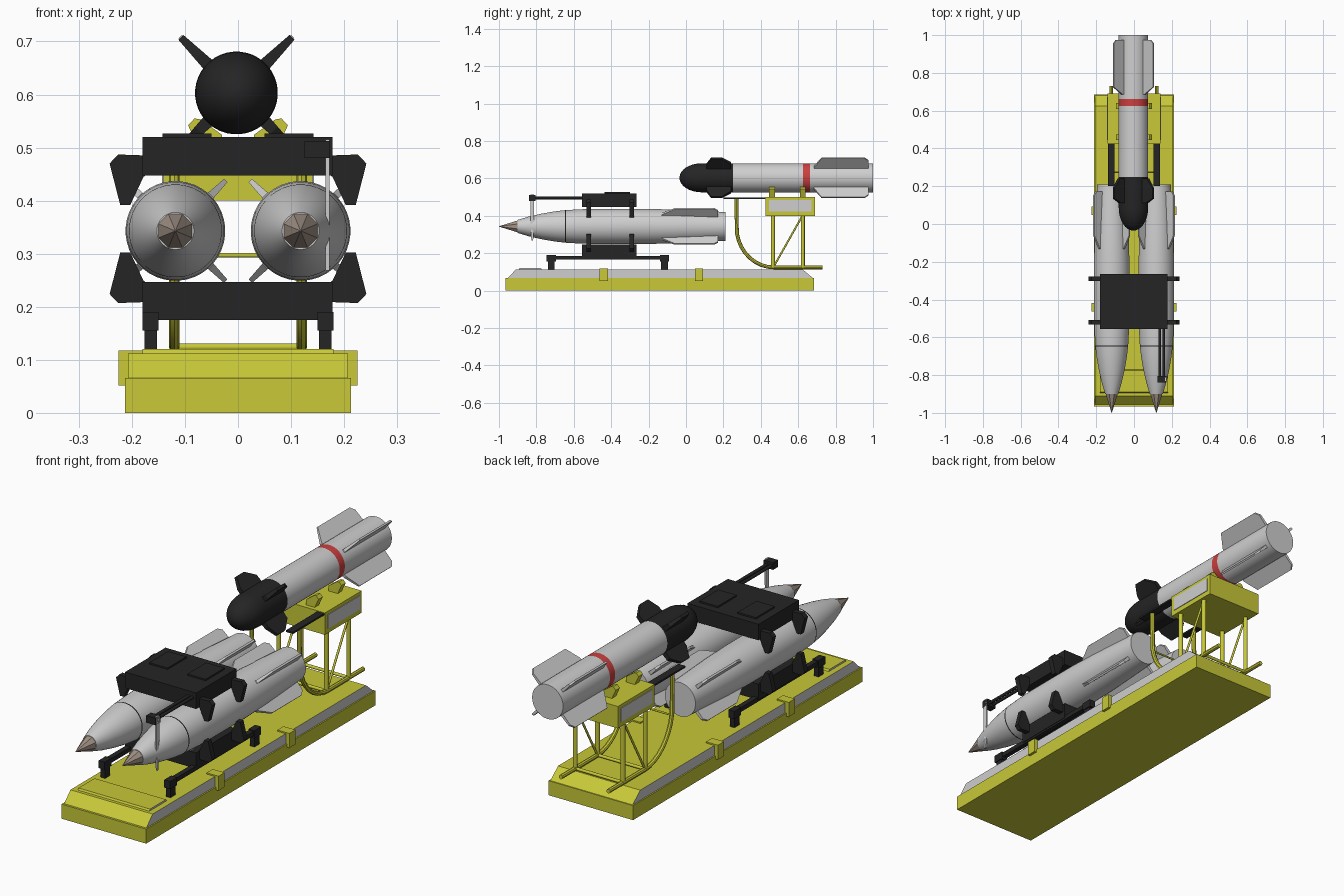
import bpy, bmesh, math
from mathutils import Matrix, Vector

old = bpy.data.objects.get("Cube")
if old:
    bpy.data.objects.remove(old, do_unlink=True)


def material(name, r, g, b):
    m = bpy.data.materials.new(name)
    m.use_nodes = True
    m.diffuse_color = (r, g, b, 1)
    m.node_tree.nodes["Principled BSDF"].inputs["Base Color"].default_value = (r, g, b, 1)
    return m


YELLOW = material("stand yellow", 0.58, 0.58, 0.04)
GREY = material("light grey", 0.62, 0.62, 0.62)
BLACK = material("matte black", 0.018, 0.018, 0.018)
RED = material("band red", 0.6, 0.05, 0.05)
BEIGE = material("tip beige", 0.36, 0.29, 0.24)


def finish(name, bm, mats, smooth=False):
    bmesh.ops.recalc_face_normals(bm, faces=bm.faces)
    mesh = bpy.data.meshes.new(name)
    bm.to_mesh(mesh)
    bm.free()
    for m in mats:
        mesh.materials.append(m)
    ob = bpy.data.objects.new(name, mesh)
    bpy.context.collection.objects.link(ob)
    if smooth:
        bpy.ops.object.select_all(action='DESELECT')
        ob.select_set(True)
        bpy.context.view_layer.objects.active = ob
        bpy.ops.object.shade_smooth_by_angle(angle=math.radians(35))
    return ob


def prism(name, points, lo, hi, mats, place, side_mat=0):
    """Extrude a 2D outline from lo to hi; place maps (u, v, w) to a position."""
    bm = bmesh.new()
    ends = [[bm.verts.new(place(u, v, w)) for u, v in points] for w in (lo, hi)]
    for e in ends:
        bm.faces.new(e).material_index = side_mat
    n = len(points)
    for i in range(n):
        j = (i + 1) % n
        bm.faces.new((ends[0][i], ends[0][j], ends[1][j], ends[1][i]))
    return finish(name, bm, mats)


def along_x(u, v, w):
    return (w, u, v)


def along_y(u, v, w):
    return (u, w, v)


def box(name, x, y, z, mat):
    outline = [(y[0], z[0]), (y[1], z[0]), (y[1], z[1]), (y[0], z[1])]
    return prism(name, outline, x[0], x[1], [mat], along_x)


def lathe(name, profile, centre, mats, segments=40):
    """Rings of (y, radius, material of the section behind it) about the y axis."""
    bm = bmesh.new()
    rings = []
    for y, r, _ in profile:
        ring = []
        for k in range(segments):
            a = math.tau * (k + 0.5) / segments
            ring.append(bm.verts.new((centre[0] + r * math.cos(a), y, centre[1] + r * math.sin(a))))
        rings.append(ring)
    for i in range(len(rings) - 1):
        for k in range(segments):
            j = (k + 1) % segments
            f = bm.faces.new((rings[i][k], rings[i][j], rings[i + 1][j], rings[i + 1][k]))
            f.material_index = profile[i][2]
    bm.faces.new(rings[0]).material_index = profile[0][2]
    bm.faces.new(rings[-1]).material_index = profile[-1][2]
    return finish(name, bm, mats, True)


def fins(name, outline, centre, mat, thick, taper=0.5):
    """Four blades in an X about a body axis, thinner at the tip."""
    root = min(r for _, r in outline)
    tip = max(r for _, r in outline)
    for q in range(4):
        a = math.radians(45 + 90 * q)

        def place(y, r, w):
            w *= 1 - (1 - taper) * (r - root) / (tip - root)
            return (centre[0] + r * math.cos(a) - w * math.sin(a), y,
                    centre[1] + r * math.sin(a) + w * math.cos(a))
        prism(f"{name}_{q + 1}", outline, -thick / 2, thick / 2, [mat], place)


def tube(name, a, b, r, mat, segments=12):
    a, b = Vector(a), Vector(b)
    d = b - a
    bm = bmesh.new()
    m = Matrix.Translation((a + b) / 2) @ d.to_track_quat('Z', 'Y').to_matrix().to_4x4()
    bmesh.ops.create_cone(bm, cap_ends=True, segments=segments, radius1=r, radius2=r,
                          depth=d.length, matrix=m)
    return finish(name, bm, [mat], True)


def bent_tube(name, path, r, mat):
    cu = bpy.data.curves.new(name + "_path", 'CURVE')
    cu.dimensions = '3D'
    cu.bevel_depth, cu.bevel_resolution, cu.use_fill_caps = r, 2, True
    s = cu.splines.new('POLY')
    s.points.add(len(path) - 1)
    for p, co in zip(s.points, path):
        p.co = (*co, 1)
    tmp = bpy.data.objects.new(name + "_path", cu)
    bpy.context.collection.objects.link(tmp)
    bpy.context.view_layer.update()
    bm = bmesh.new()
    bm.from_mesh(tmp.evaluated_get(bpy.context.evaluated_depsgraph_get()).to_mesh())
    bpy.data.objects.remove(tmp, do_unlink=True)
    return finish(name, bm, [mat], True)


# Base: slab, sloped deck with grey sides, raised front plate
box("base_slab", (-0.213, 0.213), (-0.965, 0.685), (0, 0.066), YELLOW)
prism("base_deck", [(-0.955, 0.066), (0.68, 0.066), (0.625, 0.112), (-0.91, 0.112)],
      -0.207, 0.207, [YELLOW, GREY], along_x, 1)
prism("front_plate", [(-0.895, 0.112), (-0.77, 0.112), (-0.775, 0.12), (-0.89, 0.12)],
      -0.18, 0.18, [YELLOW, GREY], along_x, 1)

for side, s in (("left", 1), ("right", -1)):
    def mx(a, b):
        return (min(s * a, s * b), max(s * a, s * b))

    # Clips over the deck edge
    for i, y in enumerate((-0.44, 0.07)):
        clip = [(s * u, v) for u, v in ((0.165, 0.112), (0.207, 0.112), (0.207, 0.052),
                                        (0.225, 0.052), (0.225, 0.118), (0.165, 0.118))]
        prism(f"{side}_deck_clip_{i + 1}", clip, y - 0.022, y + 0.022, [YELLOW], along_y)

    # Lower store: faceted tip, smooth body, X fins
    c = (s * 0.118, 0.343)
    lathe(f"{side}_store_tip", [(-1.0, 0.001, 0), (-0.895, 0.036, 0)], c, [BEIGE], 8)
    lathe(f"{side}_store_body",
          [(-0.9, 0.035, 0), (-0.84, 0.053, 0), (-0.77, 0.069, 0), (-0.7, 0.081, 0),
           (-0.648, 0.087, 1), (-0.642, 0.0875, 0), (-0.56, 0.092, 0), (-0.48, 0.094, 0),
           (-0.2, 0.094, 0), (-0.05, 0.09, 0), (0.21, 0.077, 0)], c, [GREY, BLACK])
    fins(f"{side}_store_fin", [(-0.14, 0.07), (-0.13, 0.095), (-0.06, 0.134), (0.15, 0.134),
                               (0.172, 0.118), (0.172, 0.07)], c, GREY, 0.018)

    # Claws of both cradles
    for i, y in enumerate((-0.52, -0.29)):
        claw = ((0.17, 0.485), (0.226, 0.487), (0.242, 0.47), (0.222, 0.392),
                (0.203, 0.392), (0.178, 0.445), (0.17, 0.45))
        for level, flip in (("upper", False), ("lower", True)):
            pts = [(s * u, 0.694 - v if flip else v) for u, v in claw]
            prism(f"{side}_{level}_claw_{i + 1}", pts, y - 0.012, y + 0.012, [BLACK], along_y)

    # Cradle pads, floor rails and feet
    box(f"{side}_cradle_pad", mx(0.05, 0.142), (-0.435, -0.3), (0.52, 0.527), BLACK)
    box(f"{side}_cradle_rail", mx(0.153, 0.176), (-0.74, -0.095), (0.166, 0.186), BLACK)
    for i, y in enumerate((-0.72, -0.115)):
        box(f"{side}_rail_foot_{i + 1}", mx(0.153, 0.176), (y - 0.018, y + 0.018), (0.112, 0.17), BLACK)
        box(f"{side}_foot_cap_{i + 1}", mx(0.15, 0.18), (y - 0.025, y + 0.025), (0.155, 0.19), BLACK)

    # Rear stand: bent skid, legs, brace, forward bar, box panel
    x = s * 0.12
    bend = [(x, 0.27, 0.49), (x, 0.27, 0.4)]
    for k in range(1, 10):
        a = math.radians(10 * k)
        bend.append((x, 0.47 - 0.2 * math.cos(a), 0.34 - 0.216 * math.sin(a)))
    bent_tube(f"{side}_skid", bend + [(x, 0.73, 0.124)], 0.01, YELLOW)
    for i, y in enumerate((0.465, 0.625)):
        tube(f"{side}_stand_leg_{i + 1}", (x, y, 0.122), (x, y, 0.405), 0.01, YELLOW)
    tube(f"{side}_stand_brace", (x, 0.47, 0.13), (x, 0.622, 0.4), 0.005, YELLOW)
    box(f"{side}_forward_bar", mx(0.102, 0.137), (0.2, 0.425), (0.489, 0.497), BLACK)
    box(f"{side}_box_panel", mx(0.14, 0.143), (0.445, 0.672), (0.422, 0.485), GREY)

    # Saddle blocks
    for i, y in enumerate((0.46, 0.625)):
        saddle = [(s * u, v) for u, v in ((0.03, 0.5), (0.075, 0.5), (0.094, 0.542),
                                          (0.082, 0.555), (0.07, 0.553), (0.03, 0.524))]
        prism(f"{side}_saddle_{i + 1}", saddle, y - 0.015, y + 0.015, [YELLOW], along_y)

# Cradle bodies
box("upper_cradle", (-0.18, 0.178), (-0.555, -0.265), (0.447, 0.52), BLACK)
box("lower_cradle", (-0.18, 0.178), (-0.555, -0.265), (0.175, 0.247), BLACK)

# Probe arm with hanging blade
for i, x in enumerate((0.137, 0.158)):
    tube(f"probe_rod_{i + 1}", (x, -0.83, 0.495), (x, -0.55, 0.495), 0.007, BLACK)
box("probe_head", (0.125, 0.172), (-0.84, -0.805), (0.48, 0.512), BLACK)
prism("probe_blade", [(-0.832, 0.515), (-0.812, 0.515), (-0.812, 0.4), (-0.817, 0.268),
                      (-0.827, 0.268), (-0.832, 0.4)], 0.165, 0.172, [GREY], along_x)

# Rear stand box and cross members
box("stand_box", (-0.14, 0.14), (0.425, 0.69), (0.4, 0.5), YELLOW)
tube("front_crossbar", (-0.12, 0.275, 0.297), (0.12, 0.275, 0.297), 0.004, YELLOW)
for i, y in enumerate((0.465, 0.625)):
    tube(f"skid_crossbar_{i + 1}", (-0.12, y, 0.124), (0.12, y, 0.124), 0.007, YELLOW)

# Upper store: domed black nose, red band, canards and tail fins
axis = (-0.003, 0.603)
nose = []
for k in range(9):
    t = math.radians(90 * k / 8)
    nose.append((0.085 - 0.12 * math.cos(t), max(0.078 * math.sin(t), 0.001), 1))
lathe("upper_store_body", nose + [(0.25, 0.078, 0), (0.625, 0.078, 2), (0.662, 0.078, 0),
                                  (1.0, 0.078, 0)], axis, [GREY, BLACK, RED])
fins("canard", [(0.11, 0.06), (0.11, 0.1), (0.135, 0.148), (0.19, 0.148), (0.24, 0.11),
                (0.24, 0.06)], axis, BLACK, 0.026)
fins("tail_fin", [(0.685, 0.06), (0.685, 0.085), (0.725, 0.15), (0.955, 0.15), (0.975, 0.13),
                  (0.975, 0.06)], axis, GREY, 0.016)
